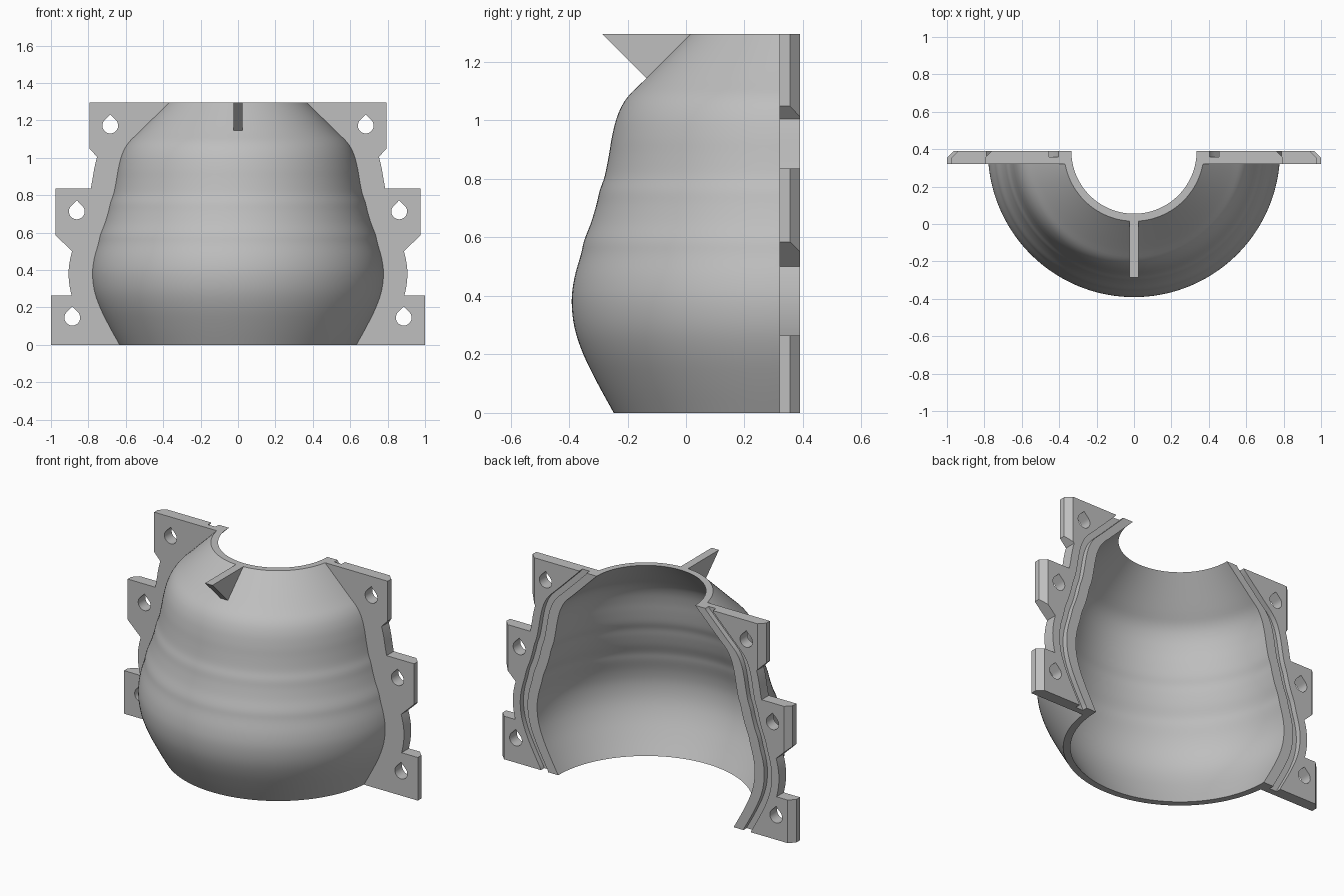
import bpy, bmesh, math
from mathutils import Vector

cube = bpy.data.objects.get("Cube")
if cube:
    bpy.data.objects.remove(cube, do_unlink=True)

HEIGHT, BACK, FRONT, WALL = 1.295, 0.39, 0.32, 0.04

grey = bpy.data.materials.new("plain grey")
grey.use_nodes = True
COLOUR = (0.52, 0.52, 0.52, 1)
grey.diffuse_color = COLOUR
grey.node_tree.nodes["Principled BSDF"].inputs["Base Color"].default_value = COLOUR

# Outer profile of the half jar: (radius, height)
KEYS = [(0.637, 0), (0.692, 0.1), (0.741, 0.2), (0.771, 0.29), (0.781, 0.38),
        (0.772, 0.46), (0.75, 0.54), (0.738, 0.59), (0.715, 0.65), (0.697, 0.71),
        (0.685, 0.76), (0.668, 0.81), (0.654, 0.88), (0.642, 0.95), (0.623, 1.02),
        (0.59, 1.08), (0.525, 1.145), (0.375, HEIGHT)]


def smooth_profile(keys, steps=4):
    pts = [Vector(k) for k in keys]
    out = []
    last = len(pts) - 2
    for i in range(last + 1):
        a, b, c, d = pts[max(i - 1, 0)], pts[i], pts[i + 1], pts[min(i + 2, last + 1)]
        for s in range(steps):
            t = s / steps
            if i == last:                      # the neck is a straight cone
                out.append(b.lerp(c, t))
            else:
                out.append(0.5 * (2 * b + (c - a) * t + (2 * a - 5 * b + 4 * c - d) * t ** 2
                                  + (3 * b - a - 3 * c + d) * t ** 3))
    return out + [pts[-1]]


PROFILE = smooth_profile(KEYS)


def radius(z):
    for a, b in zip(PROFILE, PROFILE[1:]):
        if a.y <= z <= b.y:
            return a.x + (b.x - a.x) * (z - a.y) / (b.y - a.y)
    return PROFILE[0].x if z < 0 else PROFILE[-1].x


def finish(name, bm):
    bmesh.ops.recalc_face_normals(bm, faces=bm.faces)
    mesh = bpy.data.meshes.new(name)
    bm.to_mesh(mesh)
    bm.free()
    mesh.materials.append(grey)
    obj = bpy.data.objects.new(name, mesh)
    bpy.context.collection.objects.link(obj)
    return obj


def select(obj):
    bpy.ops.object.select_all(action='DESELECT')
    obj.select_set(True)
    bpy.context.view_layer.objects.active = obj


def prism(outline, y0, y1):
    """Extrude an (x, z) outline along y."""
    bm = bmesh.new()
    face = bm.faces.new([bm.verts.new((x, y0, z)) for x, z in outline])
    new = bmesh.ops.extrude_face_region(bm, geom=[face])["geom"]
    moved = [v for v in new if isinstance(v, bmesh.types.BMVert)]
    bmesh.ops.translate(bm, verts=moved, vec=(0, y1 - y0, 0))
    return bm


def cut(obj, cutter, keep=False):
    mod = obj.modifiers.new("cut", 'BOOLEAN')
    mod.operation, mod.solver, mod.object = 'DIFFERENCE', 'EXACT', cutter
    select(obj)
    bpy.ops.object.modifier_apply(modifier=mod.name)
    if not keep:
        bpy.data.objects.remove(cutter, do_unlink=True)


# Half shell: wall section swept through half a turn
def make_shell(segments=72):
    bm = bmesh.new()
    section = [(p.x, p.y) for p in PROFILE] + [(p.x - WALL, p.y) for p in reversed(PROFILE)]
    n = len(section)
    rows = []
    for s in range(segments + 1):
        a = math.pi * s / segments
        rows.append([bm.verts.new((r * math.cos(a), BACK - r * math.sin(a), z))
                     for r, z in section])
    for a, b in zip(rows, rows[1:]):
        for i in range(n):
            j = (i + 1) % n
            bm.faces.new((a[i], a[j], b[j], b[i]))
    for row in (rows[0], rows[-1]):
        for i in range(n // 2 - 1):
            bm.faces.new((row[i], row[i + 1], row[n - 2 - i], row[n - 1 - i]))
    return finish("half_shell", bm)


def follow(z0, z1, offset, count):
    zs = [z0 + (z1 - z0) * i / count for i in range(count + 1)]
    return [(radius(z) + offset, z) for z in zs]


def teardrop(cx, cz, r=0.042, tip=0.06):
    start = math.asin(r / tip)
    sweep = 2 * math.pi - 2 * (math.pi / 2 - start)
    angles = [math.pi - start + sweep * i / 28 for i in range(29)]
    return [(cx, cz + tip)] + [(cx + r * math.cos(a), cz + r * math.sin(a)) for a in angles]


# Side flange: three tabs joined by strips that follow the shell
def make_flange(name, side, shell):
    def mirrored(points):
        return [(side * x, z) for x, z in points]

    outline = [(1.0, 0), (1.0, 0.265)]
    outline += follow(0.265, 0.5, 0.125, 12)
    outline += [(0.975, 0.585), (0.975, 0.835)]
    outline += follow(0.835, 1.005, 0.125, 8)
    outline += [(0.795, 1.05), (0.795, HEIGHT)]
    outline += [(p.x - WALL / 2, p.y) for p in reversed(PROFILE)]
    bm = prism(mirrored(outline), FRONT, BACK)

    # Chamfer the rear outer edge of each tab
    tips = (1.0, 0.975, 0.795)
    edges = [e for e in bm.edges
             if all(v.co.y > BACK - 0.001 for v in e.verts)
             and abs(e.verts[0].co.x - e.verts[1].co.x) < 1e-5
             and e.calc_length() > 0.2
             and min(abs(abs(e.verts[0].co.x) - t) for t in tips) < 1e-4]
    bmesh.ops.bevel(bm, geom=edges, offset=0.035, segments=1, affect='EDGES')
    flange = finish(name, bm)

    # Seal groove in the mating face
    ends = [(-0.05, 1.345)]
    for z0, z1 in ends:
        groove = follow(z0, z1, 0.025, 70) + follow(z1, z0, 0.075, 70)
        cut(flange, finish("groove_cutter", prism(mirrored(groove), 0.358, 0.45)))

    # Bolt holes
    for x, z in ((0.683, 1.172), (0.862, 0.713), (0.886, 0.145)):
        cut(flange, finish("hole_cutter", prism(mirrored(teardrop(x, z)), 0.2, 0.5)))
    cut(flange, shell, keep=True)
    return flange


shell = make_shell()
parts = [shell,
         make_flange("left_flange", 1, shell),
         make_flange("right_flange", -1, shell)]

# Triangular fin on the front of the neck
bm = bmesh.new()
tri = [bm.verts.new((-0.025, y, z)) for y, z in
       ((-0.285, HEIGHT), (-0.135, 1.145), (-0.125, 1.145), (0.025, HEIGHT))]
new = bmesh.ops.extrude_face_region(bm, geom=[bm.faces.new(tri)])["geom"]
bmesh.ops.translate(bm, verts=[v for v in new if isinstance(v, bmesh.types.BMVert)],
                    vec=(0.05, 0, 0))
finish("front_fin", bm)

for part in parts:
    select(part)
    bpy.ops.object.shade_smooth_by_angle(angle=math.radians(25))
